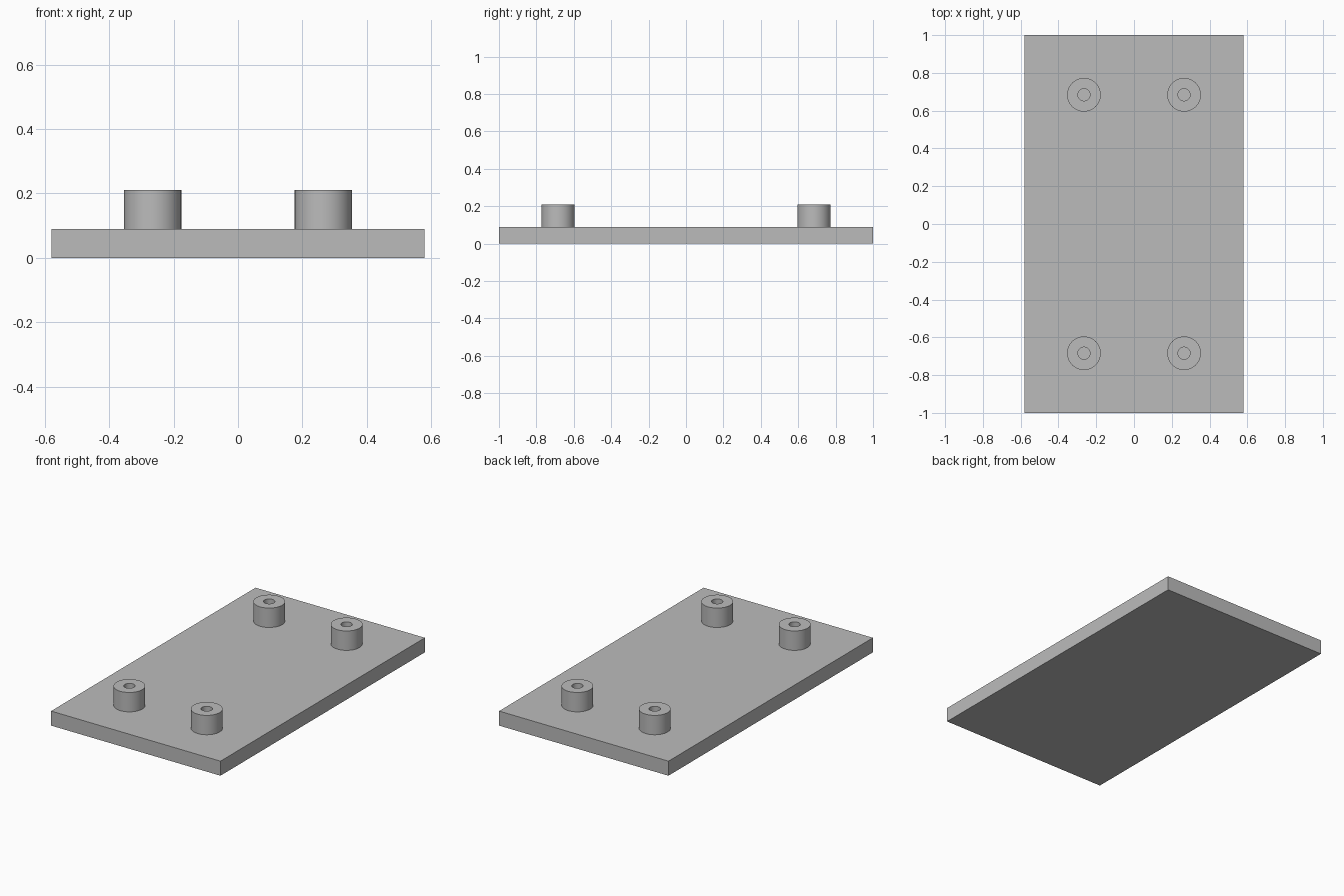
import bpy
import bmesh
from math import radians, tau
from mathutils import Vector

if "Cube" in bpy.data.objects:
    bpy.data.objects.remove(bpy.data.objects["Cube"], do_unlink=True)

WIDTH, LENGTH, THICK = 1.16, 2.0, 0.09
POST_R, HOLE_R, POST_TOP = 0.089, 0.032, 0.21
POST_X, POST_Y = 0.265, 0.684

grey = bpy.data.materials.new("plain grey")
grey.use_nodes = True
colour = (0.5, 0.5, 0.5, 1)
grey.diffuse_color = colour
grey.node_tree.nodes["Principled BSDF"].inputs["Base Color"].default_value = colour


def add_object(name, bm, location=(0, 0, 0)):
    mesh = bpy.data.meshes.new(name)
    bmesh.ops.recalc_face_normals(bm, faces=bm.faces)
    bm.to_mesh(mesh)
    bm.free()
    mesh.materials.append(grey)
    obj = bpy.data.objects.new(name, mesh)
    obj.location = location
    bpy.context.collection.objects.link(obj)
    return obj


# Flat base plate
bm = bmesh.new()
bmesh.ops.create_cube(bm, size=1)
bmesh.ops.scale(bm, vec=(WIDTH, LENGTH, THICK), verts=bm.verts)
add_object("base_plate", bm, (0, 0, THICK / 2))


# Hollow standoff, turned from its wall section
def standoff(name, x, y):
    bm = bmesh.new()
    section = [(POST_R, THICK), (POST_R, POST_TOP), (HOLE_R, POST_TOP), (HOLE_R, THICK)]
    verts = [bm.verts.new((r, 0, z)) for r, z in section]
    edges = [bm.edges.new(pair) for pair in zip(verts, verts[1:])]
    bmesh.ops.spin(bm, geom=verts + edges, axis=Vector((0, 0, 1)), cent=Vector(),
                   angle=tau, steps=48, use_merge=True)
    bmesh.ops.remove_doubles(bm, verts=bm.verts, dist=0.0001)
    obj = add_object(name, bm, (x, y, 0))
    bpy.ops.object.select_all(action="DESELECT")
    obj.select_set(True)
    bpy.context.view_layer.objects.active = obj
    bpy.ops.object.shade_smooth_by_angle(angle=radians(30))


# Four standoffs, one near each corner
for end, sy in (("front", -1), ("back", 1)):
    for side, sx in (("right", -1), ("left", 1)):
        standoff(f"{end}_{side}_standoff", sx * POST_X, sy * POST_Y)
